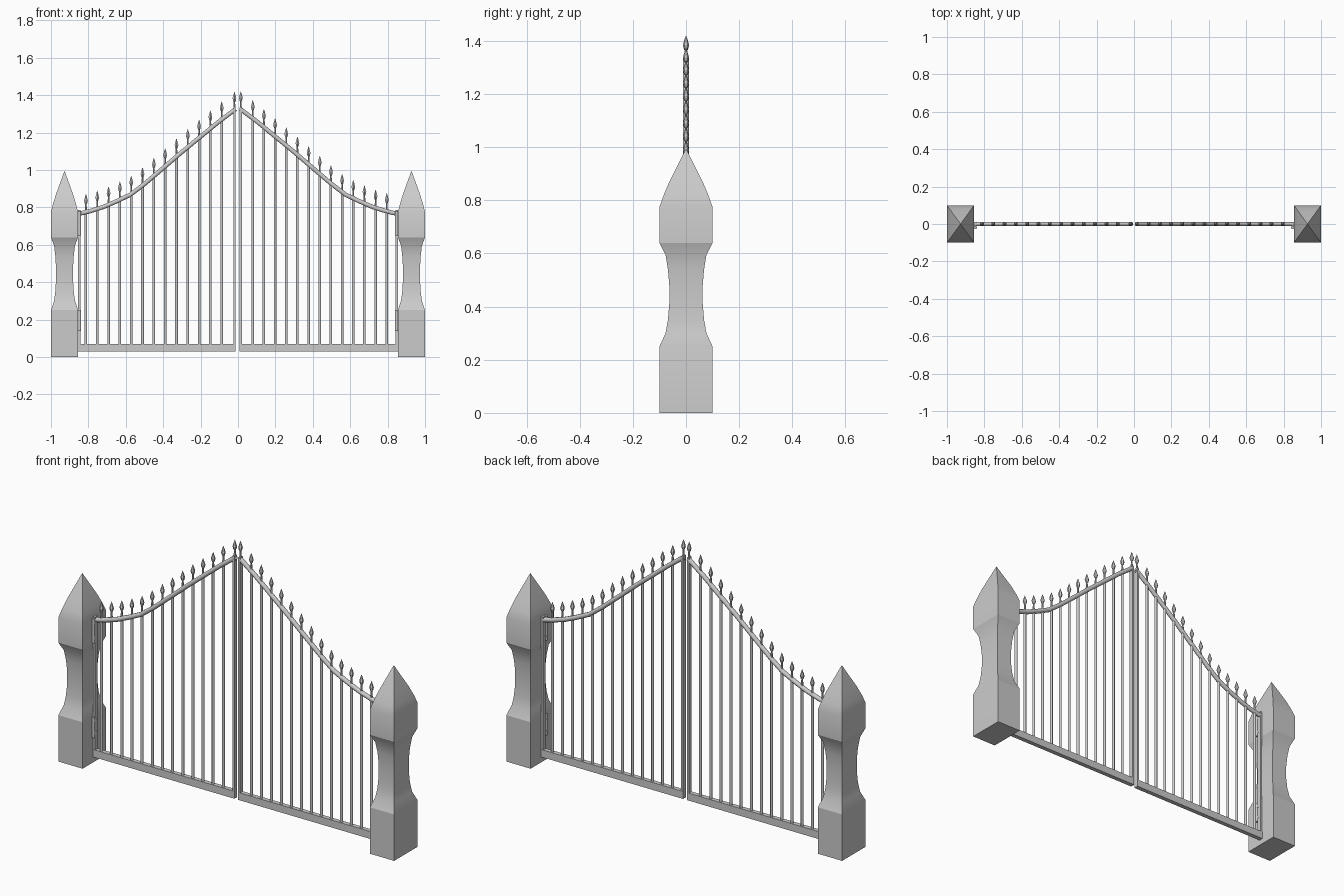
import bpy, bmesh, math
from mathutils import Vector

if "Cube" in bpy.data.objects:
    bpy.data.objects.remove(bpy.data.objects["Cube"])

# Top rail height as a function of distance from the centre
RAIL = [(0.013, 1.325), (0.1, 1.26), (0.2, 1.178), (0.3, 1.096), (0.4, 1.01), (0.5, 0.925),
        (0.575, 0.868), (0.65, 0.832), (0.72, 0.802), (0.79, 0.78), (0.852, 0.765)]


def rail_z(d):
    for (a, za), (b, zb) in zip(RAIL, RAIL[1:]):
        if d <= b:
            return za + (zb - za) * (d - a) / (b - a)
    return RAIL[-1][1]


def finish(name, bm, smooth=None):
    bmesh.ops.recalc_face_normals(bm, faces=bm.faces)
    me = bpy.data.meshes.new(name)
    bm.to_mesh(me)
    bm.free()
    ob = bpy.data.objects.new(name, me)
    bpy.context.collection.objects.link(ob)
    if smooth:
        bpy.ops.object.select_all(action='DESELECT')
        ob.select_set(True)
        bpy.context.view_layer.objects.active = ob
        bpy.ops.object.shade_smooth_by_angle(angle=math.radians(smooth))
    return ob


def loft(bm, rings):
    """Skin a stack of equal-length point rings and close both ends."""
    vs = [[bm.verts.new(p) for p in r] for r in rings]
    n = len(vs[0])
    for a, b in zip(vs, vs[1:]):
        for i in range(n):
            bm.faces.new((a[i], a[(i + 1) % n], b[(i + 1) % n], b[i]))
    bm.faces.new(vs[0][::-1])
    bm.faces.new(vs[-1])


def turned(bm, x, y, profile, sides=8):
    loft(bm, [[(x + r * math.cos(math.tau * (i + .5) / sides),
                y + r * math.sin(math.tau * (i + .5) / sides), z) for i in range(sides)]
              for r, z in profile])


def box(bm, lo, hi):
    loft(bm, [[(lo[0], lo[1], z), (hi[0], lo[1], z), (hi[0], hi[1], z), (lo[0], hi[1], z)]
              for z in (lo[2], hi[2])])


# Stone post: rectangular section following a waisted profile
POST = [(0, .1), (.25, .1), (.30, .077), (.35, .068), (.41, .063), (.48, .063), (.54, .068),
        (.595, .077), (.64, .1), (.775, .1), (.82, .084), (.87, .063), (.995, .0005)]


def post(name, s):
    bm = bmesh.new()
    loft(bm, [[(s * .9275 + i * h * .725, j * h, z) for i, j in ((-1, -1), (1, -1), (1, 1), (-1, 1))]
              for z, h in POST])
    finish(name, bm, 20)


def leaf(side, s, inner, first, step):
    # Bottom rail
    bm = bmesh.new()
    xs = sorted((s * inner, s * .856))
    box(bm, (xs[0], -.012, .03), (xs[1], .012, .07))
    finish(side + "_bottom_rail", bm)

    # Inner and outer stiles
    bm = bmesh.new()
    for d, w, top in ((inner + .006, .006, 1.335), (.849, .006, .785)):
        box(bm, (s * d - w, -.011, .03), (s * d + w, .011, top))
    finish(side + "_stiles", bm)

    # Curved top rail, octagonal sweep
    bm = bmesh.new()
    pts = [Vector((s * d, 0, z)) for d, z in RAIL]
    rings = []
    for i, p in enumerate(pts):
        t = (pts[min(i + 1, len(pts) - 1)] - pts[max(i - 1, 0)]).normalized()
        n = Vector((-t.z, 0, t.x))
        rings.append([p + .0125 * (n * math.cos(math.tau * (k + .5) / 8)
                                   + Vector((0, 1, 0)) * math.sin(math.tau * (k + .5) / 8))
                      for k in range(8)])
    loft(bm, rings)
    finish(side + "_top_rail", bm, 50)

    # Upright bars and spear finials
    bars, spears = bmesh.new(), bmesh.new()
    places = [inner + .006] + [first + step * i for i in range(13)]
    for k, d in enumerate(places):
        z = rail_z(d)
        if k:
            turned(bars, s * d, 0, [(.0075, .06), (.0075, z)])
        turned(spears, s * d, 0, [(.0075, z), (.0055, z + .018), (.0045, z + .043), (.0075, z + .047),
                                  (.0115, z + .062), (.007, z + .078), (.0006, z + .097)], 6)
    finish(side + "_bars", bars, 50)
    finish(side + "_spear_finials", spears)

    # Hinges: pin at the front with a strap back to the stile
    bm = bmesh.new()
    for z0, z1 in ((.14, .25), (.65, .78)):
        turned(bm, s * .847, -.02, [(.0085, z0), (.0085, z1)])
        for z in (z0 + .015, z1 - .03):
            box(bm, (s * .85 - .008, -.02, z), (s * .85 + .008, 0, z + .015))
    finish(side + "_hinges", bm, 50)


post("left_post", -1)
post("right_post", 1)
leaf("left", -1, .013, .087, .0605)
leaf("right", 1, .009, .079, .0597)
